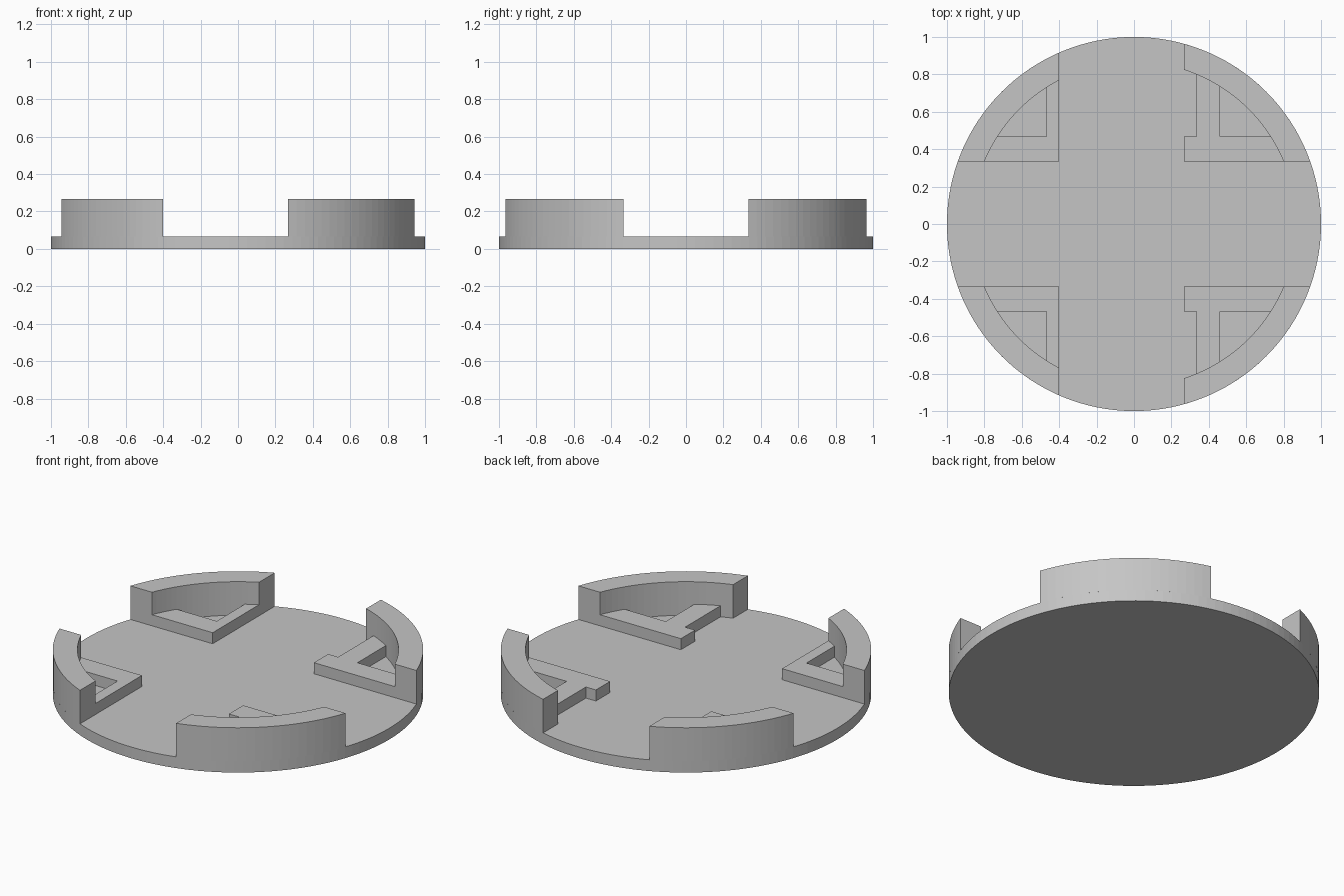
import bpy, bmesh
from math import asin, acos, cos, sin, tau

cube = bpy.data.objects.get("Cube")
if cube:
    bpy.data.objects.remove(cube)

GREY = (0.56, 0.56, 0.56, 1)
grey = bpy.data.materials.new("plain grey")
grey.use_nodes = True
grey.diffuse_color = GREY
grey.node_tree.nodes["Principled BSDF"].inputs["Base Color"].default_value = GREY

OUTER, INNER = 1.0, 0.867       # wall radii
FLOOR, LEDGE, RIM = 0.067, 0.133, 0.267   # heights
SIDE, BAR = 0.333, 0.467        # ledge bar from SIDE to BAR in y


def arc(radius, a, b, steps):
    """Points on a circle from angle a to angle b."""
    angles = [a + (b - a) * i / steps for i in range(steps + 1)]
    return [(radius * cos(t), radius * sin(t)) for t in angles]


def prism(name, outline, z0, z1, sx=1, sy=1):
    """Extrude an outline upwards, mirrored by the signs sx and sy."""
    bm = bmesh.new()
    face = bm.faces.new([bm.verts.new((x * sx, y * sy, z0)) for x, y in outline])
    top = bmesh.ops.extrude_face_region(bm, geom=[face])["geom"]
    moved = [v for v in top if isinstance(v, bmesh.types.BMVert)]
    bmesh.ops.translate(bm, verts=moved, vec=(0, 0, z1 - z0))
    bmesh.ops.recalc_face_normals(bm, faces=bm.faces)
    mesh = bpy.data.meshes.new(name)
    bm.to_mesh(mesh)
    bm.free()
    mesh.materials.append(grey)
    obj = bpy.data.objects.new(name, mesh)
    bpy.context.collection.objects.link(obj)
    return obj


def wall_outline(edge):
    """Curved wall between the planes x = edge and y = SIDE."""
    outside = arc(OUTER, asin(SIDE / OUTER), acos(edge / OUTER), 20)
    inside = arc(INNER, acos(edge / INNER), asin(SIDE / INNER), 20)
    return outside + inside


def ledge_outline(corner, near, far):
    """Angled ledge whose two bars run out to the inside of the wall."""
    return (corner
            + arc(INNER, asin(SIDE / INNER), asin(BAR / INNER), 5)
            + [(far, BAR)]
            + arc(INNER, acos(far / INNER), acos(near / INNER), 5))


# Round base plate
prism("base_plate", arc(OUTER, 0, tau, 128)[:-1], 0, FLOOR)

# Four corner walls and ledges; the left pair has a small inward tab
left_ledge = ledge_outline([(0.333, BAR), (0.267, BAR), (0.267, SIDE)], 0.333, 0.46)
right_ledge = ledge_outline([(0.4, SIDE)], 0.4, 0.467)
for side, sx, edge, ledge in (("left", 1, 0.267, left_ledge),
                              ("right", -1, 0.4, right_ledge)):
    for end, sy in (("front", -1), ("back", 1)):
        prism(f"{end}_{side}_wall", wall_outline(edge), FLOOR, RIM, sx, sy)
        prism(f"{end}_{side}_ledge", ledge, FLOOR, LEDGE, sx, sy)
